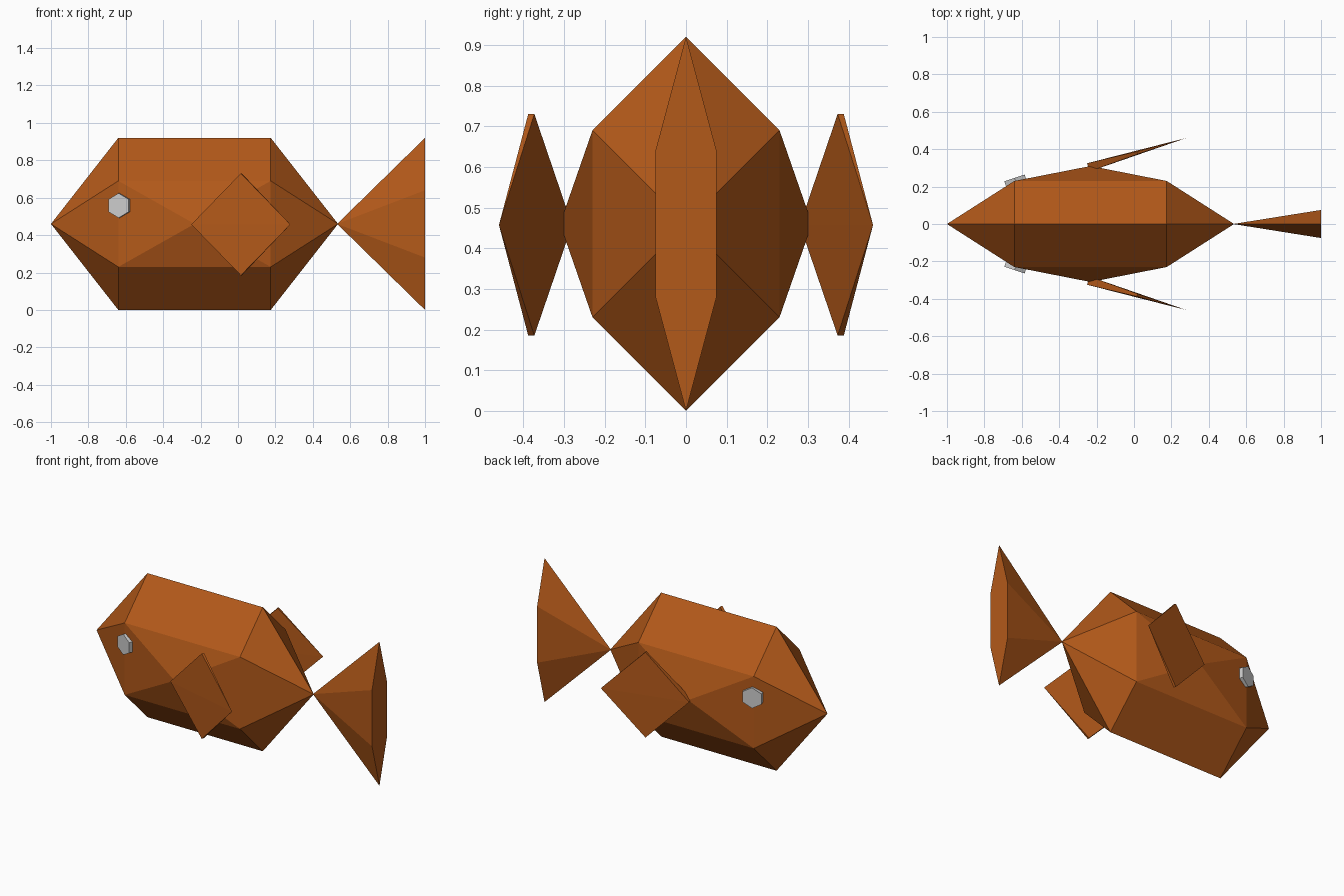
import bpy, bmesh, math

if "Cube" in bpy.data.objects:
    bpy.data.objects.remove(bpy.data.objects["Cube"])

orange = bpy.data.materials.new("orange_scales")
orange.diffuse_color = (0.45, 0.10, 0.01, 1)
orange.use_nodes = True
orange.node_tree.nodes["Principled BSDF"].inputs["Base Color"].default_value = orange.diffuse_color


def faceted(name, points, material=None):
    """Flat-faced convex solid around a few corner points."""
    bm = bmesh.new()
    for p in points:
        bm.verts.new(p)
    bmesh.ops.convex_hull(bm, input=bm.verts[:])
    bmesh.ops.dissolve_limit(bm, angle_limit=math.radians(0.5),
                             verts=bm.verts[:], edges=bm.edges[:])
    bmesh.ops.recalc_face_normals(bm, faces=bm.faces[:])
    mesh = bpy.data.meshes.new(name)
    bm.to_mesh(mesh)
    bm.free()
    if material:
        mesh.materials.append(material)
    obj = bpy.data.objects.new(name, mesh)
    bpy.context.collection.objects.link(obj)
    return obj


def section(x, half_width, shoulder):
    """Six-sided upright cross-section, 0.92 tall."""
    mid = 0.46
    ring = [(x, 0, 0.92), (x, 0, 0)]
    for s in (-1, 1):
        ring += [(x, s * half_width, mid + shoulder), (x, s * half_width, mid - shoulder)]
    return ring


# body: nose, two sections, tail root and bulging flanks
faceted("body", section(-0.64, 0.23, 0.23) + section(0.175, 0.23, 0.23)
        + [(-1, 0, 0.46), (0.535, 0, 0.46), (-0.232, 0.31, 0.46), (-0.232, -0.31, 0.46)], orange)

# tail: six-sided pyramid
faceted("tail_fin", [(0.53, 0, 0.46)] + section(1.0, 0.075, 0.18), orange)

for side, s in (("right", -1), ("left", 1)):
    # side fin: diamond wedge, thick at the body and thin at the tip
    faceted(side + "_fin", [
        (-0.25, s * 0.325, 0.457), (0.28, s * 0.46, 0.457),
        (0.015, s * 0.388, 0.73), (0.015, s * 0.388, 0.185),
        (-0.24, s * 0.28, 0.457),
        (0.02, s * 0.373, 0.73), (0.02, s * 0.373, 0.185)], orange)

    # eye: thin hexagonal disc tilted along the cheek
    tilt = math.radians(18)
    points = []
    for depth in (-0.02, 0.012):
        for i in range(6):
            a = i * math.pi / 3
            u, v = 0.066 * math.sin(a), 0.066 * math.cos(a)
            x = -0.635 + u * math.cos(tilt) - depth * math.sin(tilt)
            y = 0.235 + u * math.sin(tilt) + depth * math.cos(tilt)
            points.append((x, s * y, 0.558 + v))
    faceted(side + "_eye", points)
